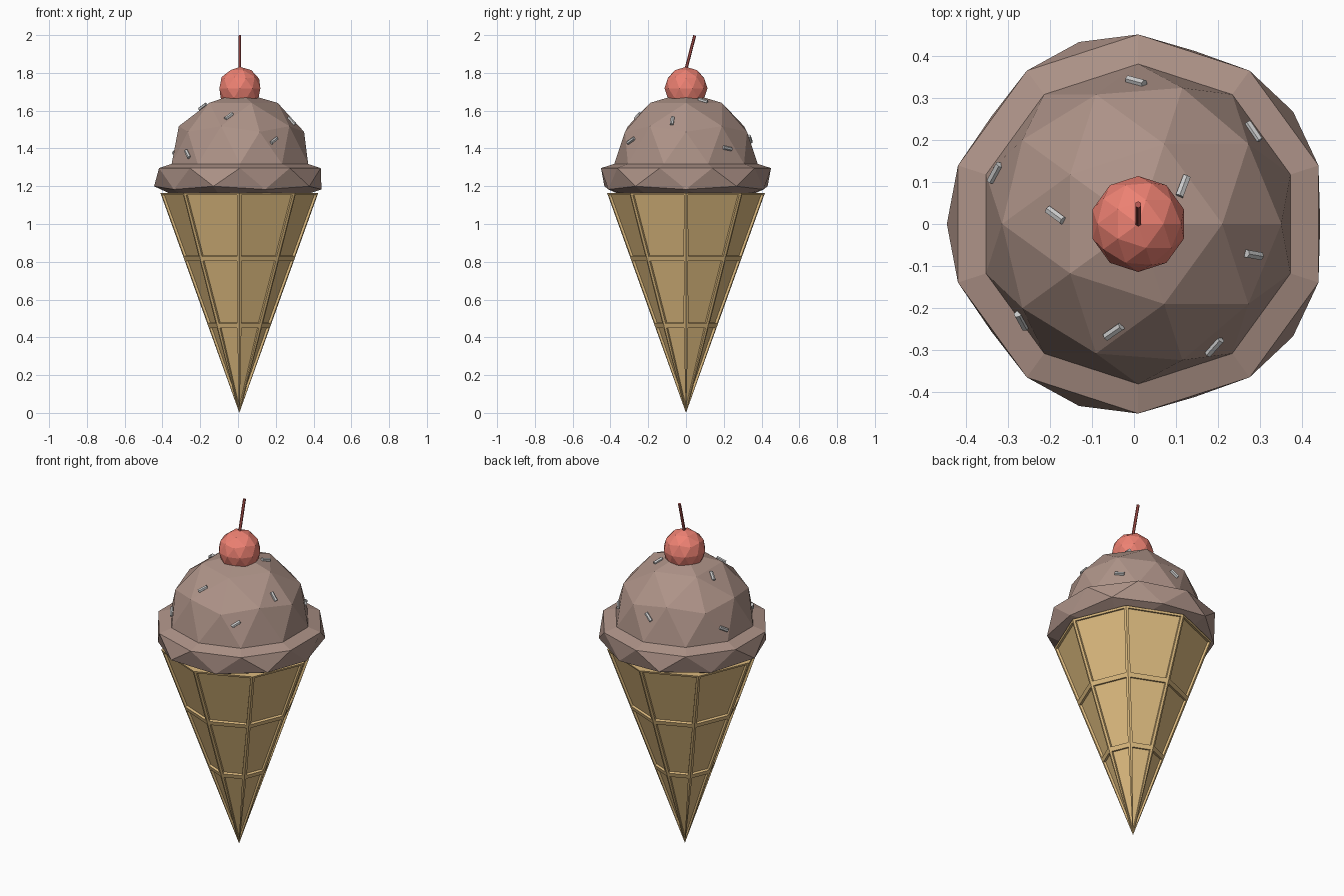
import bpy, bmesh, math
from mathutils import Vector, Matrix
from mathutils.bvhtree import BVHTree

if "Cube" in bpy.data.objects:
    bpy.data.objects.remove(bpy.data.objects["Cube"])

CX = 0.01  # shared axis of the model


def material(name, rgb):
    m = bpy.data.materials.new(name)
    m.diffuse_color = (*rgb, 1)
    m.use_nodes = True
    m.node_tree.nodes["Principled BSDF"].inputs["Base Color"].default_value = m.diffuse_color
    return m


def finish(bm, name, mat=None):
    bmesh.ops.recalc_face_normals(bm, faces=bm.faces)
    me = bpy.data.meshes.new(name)
    bm.to_mesh(me)
    bm.free()
    ob = bpy.data.objects.new(name, me)
    bpy.context.collection.objects.link(ob)
    if mat:
        me.materials.append(mat)
    return ob


def icosphere(keep=None):
    """Unit icosphere; keep=+1 / -1 leaves only the upper / lower half."""
    bm = bmesh.new()
    bmesh.ops.create_icosphere(bm, subdivisions=2, radius=1)
    if keep:
        drop = [f for f in bm.faces if f.calc_center_median().z * keep < 0]
        bmesh.ops.delete(bm, geom=drop, context='FACES')
    return bm


def rod(bm, a, b, radius, sides):
    d = b - a
    mat = Matrix.Translation((a + b) / 2) @ d.to_track_quat('Z', 'Y').to_matrix().to_4x4()
    bmesh.ops.create_cone(bm, cap_ends=True, segments=sides, radius1=radius,
                          radius2=radius, depth=d.length, matrix=mat)


wafer = material("wafer", (0.72, 0.49, 0.21))
chocolate = material("chocolate", (0.42, 0.29, 0.245))
red = material("cherry_red", (0.85, 0.22, 0.17))
dark_red = material("stem_red", (0.45, 0.09, 0.08))

# Wafer cone: eight sides, three rows of sunken panels
bm = bmesh.new()
TOP, RAD, N = 1.165, 0.418, 8
tip = bm.verts.new((CX - 0.003, 0, 0))
rings = []
for z in (0.46, 0.815, TOP):
    r = RAD * z / TOP
    rings.append([bm.verts.new((CX - 0.003 + r * math.cos(i * math.tau / N),
                                r * math.sin(i * math.tau / N), z)) for i in range(N)])
panels = []
for i in range(N):
    j = (i + 1) % N
    panels.append(bm.faces.new((tip, rings[0][j], rings[0][i])))
    for lo, hi in zip(rings, rings[1:]):
        panels.append(bm.faces.new((lo[i], lo[j], hi[j], hi[i])))
bm.faces.new(rings[-1])
bmesh.ops.recalc_face_normals(bm, faces=bm.faces)
bmesh.ops.inset_individual(bm, faces=panels, thickness=0.018, depth=0)
bmesh.ops.inset_individual(bm, faces=panels, thickness=0.003, depth=-0.012)
finish(bm, "cone", wafer)

# Scoop dome
bm = icosphere(1)
for v in bm.verts:
    v.co = Vector((CX, 0, 1.318)) + v.co * 0.38
surface = BVHTree.FromBMesh(bm)
finish(bm, "scoop", chocolate)

# Overhanging rim of the scoop, with a sloped ledge back to the dome
bm = icosphere(-1)
for v in bm.verts:
    s = 0.45 if v.co.z > -0.01 else 0.508
    v.co = (CX + v.co.x * s, v.co.y * s, 1.296 + v.co.z * 0.215)
edges = [e for e in bm.edges if e.is_boundary]
new = bmesh.ops.extrude_edge_only(bm, edges=edges)['geom']
for v in [g for g in new if isinstance(g, bmesh.types.BMVert)]:
    k = 0.38 / 0.45
    v.co = (CX + (v.co.x - CX) * k, v.co.y * k, 1.318)
finish(bm, "scoop_rim", chocolate)

# Sprinkles: position and direction, laid flat on the dome
sprinkles = [
    ((0.005, 0.34, 1.45), (0.048, -0.014, 0.04)),
    ((0.28, 0.217, 1.40), (0.033, -0.043, 0.01)),
    ((0.117, 0.09, 1.655), (0.02, 0.05, -0.01)),
    ((0.283, -0.073, 1.545), (0.03, -0.005, -0.042)),
    ((-0.19, 0.021, 1.625), (0.045, -0.028, 0.02)),
    ((-0.325, 0.12, 1.385), (0.028, 0.052, 0.035)),
    ((-0.266, -0.229, 1.37), (0.026, -0.04, -0.047)),
    ((-0.048, -0.255, 1.57), (0.048, 0.036, 0.03)),
    ((0.188, -0.288, 1.44), (0.038, 0.038, 0.03)),
]
bm = bmesh.new()
for pos, d in sprinkles:
    loc, n, _, _ = surface.find_nearest(Vector(pos))
    d = Vector(d)
    d = (d - n * d.dot(n)).normalized() * 0.026
    c = loc + n * 0.004
    rod(bm, c - d, c + d, 0.0105, 6)
finish(bm, "sprinkles")

# Cherry and its leaning stem
bm = icosphere()
for v in bm.verts:
    v.co = Vector((CX, 0, 1.718)) + v.co * 0.114
finish(bm, "cherry", red)
bm = bmesh.new()
rod(bm, Vector((CX, -0.005, 1.80)), Vector((CX, 0.046, 1.998)), 0.008, 6)
finish(bm, "cherry_stem", dark_red)
